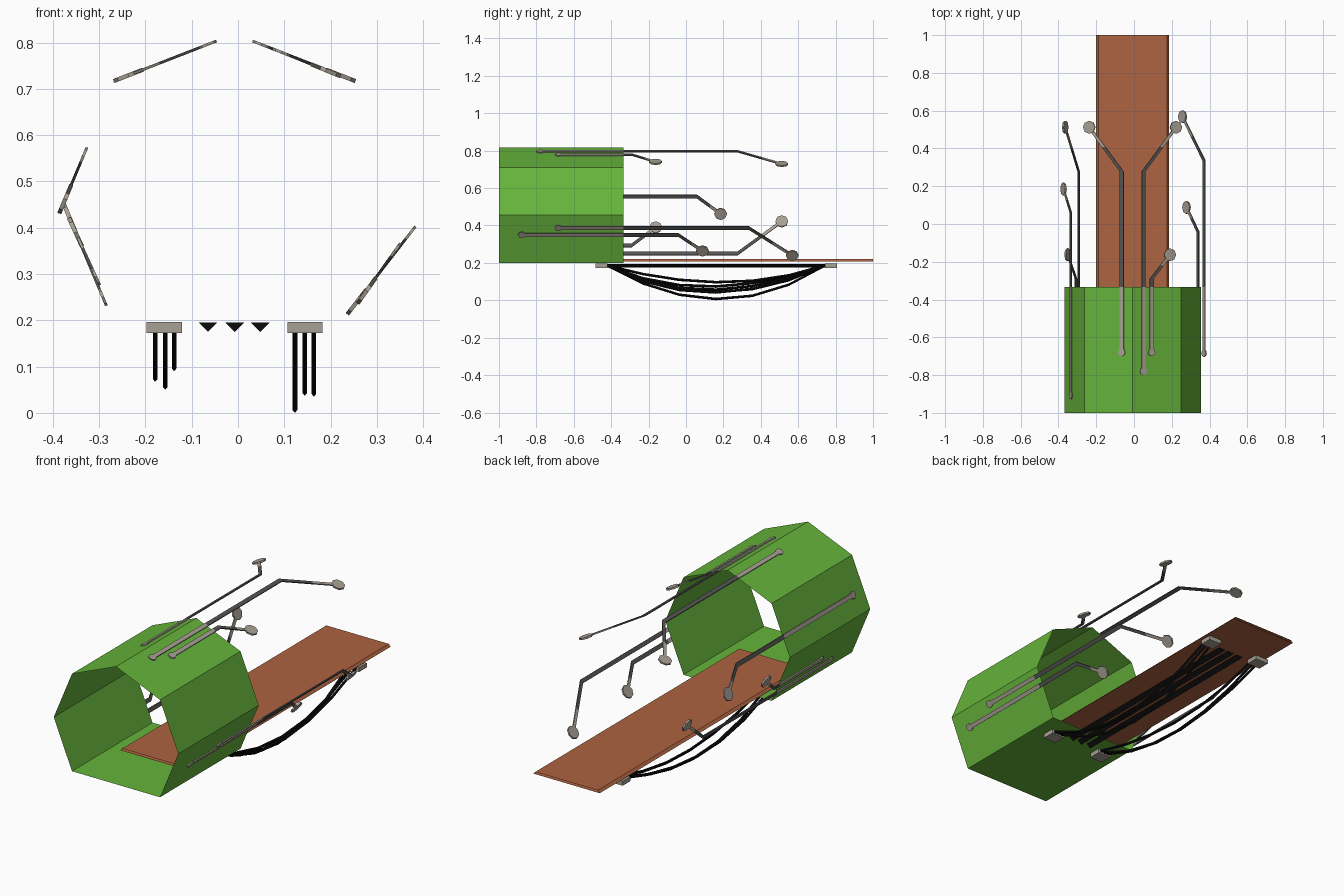
import bpy, bmesh, math
from mathutils import Vector

if "Cube" in bpy.data.objects:
    bpy.data.objects.remove(bpy.data.objects["Cube"])


def material(name, r, g, b):
    m = bpy.data.materials.new(name)
    lin = [((c / 255 + 0.055) / 1.055) ** 2.4 for c in (r, g, b)]
    m.diffuse_color = (*lin, 1)
    m.use_nodes = True
    m.node_tree.nodes["Principled BSDF"].inputs["Base Color"].default_value = m.diffuse_color
    return m


GREEN = material("green", 102, 180, 59)
BROWN = material("brown", 173, 99, 65)
PALE = material("pale_grey", 168, 160, 148)
DARK = material("dark_grey", 84, 83, 82)
BLACK = material("black", 12, 12, 12)


def finish(name, bm, mats, normals=True):
    if normals:
        bmesh.ops.recalc_face_normals(bm, faces=bm.faces)
    me = bpy.data.meshes.new(name)
    bm.to_mesh(me)
    bm.free()
    for m in mats:
        me.materials.append(m)
    ob = bpy.data.objects.new(name, me)
    bpy.context.collection.objects.link(ob)
    return ob


def sweep(bm, path, section, caps=False, mats=None):
    """Sweep an x-z section along a path that runs mainly in y."""
    rings = [[bm.verts.new((p[0] + sx, p[1], p[2] + sz)) for sx, sz in section]
             for p in path]
    n = len(section)
    for k in range(len(rings) - 1):
        a, b = rings[k], rings[k + 1]
        for i in range(n):
            j = (i + 1) % n
            f = bm.faces.new((a[i], a[j], b[j], b[i]))
            f.material_index = mats[k] if mats else 0
    if caps:
        bm.faces.new(rings[0])
        bm.faces.new(rings[-1])


def disc(bm, centre, normal, radius, thick):
    """Eight-sided pad facing along normal."""
    q = normal.to_track_quat('Z', 'Y')
    rings = []
    for h in (-thick / 2, thick / 2):
        rings.append([bm.verts.new(Vector(centre) + q @ Vector(
            (radius * math.cos(i * math.pi / 4), radius * math.sin(i * math.pi / 4), h)))
            for i in range(8)])
    bm.faces.new(rings[0])
    bm.faces.new(rings[1])
    for i in range(8):
        j = (i + 1) % 8
        bm.faces.new((rings[0][i], rings[0][j], rings[1][j], rings[1][i]))


# Open tunnel: octagon with the lowest corner cut to a flat floor
CX, CZ, R = -0.0075, 0.455, 0.361
bm = bmesh.new()
octagon = [(CX + R * math.cos(math.radians(a)), CZ + R * math.sin(math.radians(a)))
           for a in range(-45, 226, 45)]
sweep(bm, [(0, -1, 0), (0, -0.333, 0)], octagon)
finish("tunnel", bm, [GREEN])

# Plank with sloped sides and open ends
bm = bmesh.new()
sweep(bm, [(0, -0.69, 0), (0, 1, 0)],
      [(-0.2, 0.208), (0.185, 0.208), (0.174, 0.22), (-0.188, 0.22)])
finish("plank", bm, [BROWN])

# Brackets under the plank
for side, x0, x1 in (("left", -0.198, -0.121), ("right", 0.107, 0.182)):
    for end, y0, y1 in (("front", -0.485, -0.42), ("back", 0.742, 0.807)):
        bm = bmesh.new()
        sweep(bm, [(0, y0, 0), (0, y1, 0)],
              [(x0, 0.173), (x1, 0.173), (x1, 0.196), (x0, 0.196)], caps=True)
        finish(f"{side}_{end}_bracket", bm, [PALE])

# Straight bars along the underside
for i, x in enumerate((-0.065, -0.007, 0.048)):
    bm = bmesh.new()
    sweep(bm, [(x, -0.42, 0.195), (x, 0.745, 0.195)],
          [(-0.02, 0), (0.02, 0), (0, -0.02)], caps=True)
    finish(f"under_bar_{i + 1}", bm, [BLACK])

# Sagging cables: x, lowest height, sideways shift of the low point
cables = [(-0.179, 0.067, -0.3), (-0.157, 0.05, -0.25), (-0.138, 0.09, 0.2),
          (0.123, 0.0, 0.1), (0.144, 0.037, 0.0), (0.164, 0.035, -0.15)]
for i, (x, low, skew) in enumerate(cables):
    path = []
    for k in range(7):
        t = k / 6
        sag = 4 * t * (1 - t) * (1 + skew * (t - 0.5))
        path.append((x, -0.425 + 1.17 * t, 0.194 - (0.18 - low) * sag))
    bm = bmesh.new()
    sweep(bm, path, [(-0.005, 0), (0.005, 0), (0.005, -0.008), (0, -0.014), (-0.005, -0.008)],
          caps=True)
    finish(f"cable_{i + 1}", bm, [BLACK])

# Flat arms lying on the tunnel, each with a bend and a pad:
# x, z, start y, bend y, pad position
arms = {
    "top_left_arm": (-0.065, 0.796, -0.68, 0.278, (-0.237, 0.512, 0.729)),
    "top_right_arm": (0.05, 0.796, -0.78, 0.278, (0.222, 0.512, 0.729)),
    "top_right_short_arm": (0.094, 0.779, -0.68, -0.29, (0.19, -0.163, 0.74)),
    "right_long_arm": (0.371, 0.387, -0.684, 0.335, (0.257, 0.568, 0.24)),
    "right_short_arm": (0.339, 0.35, -0.878, -0.042, (0.278, 0.088, 0.264)),
    "left_upper_arm": (-0.334, 0.555, -0.907, 0.058, (-0.373, 0.185, 0.462)),
    "left_lower_arm": (-0.292, 0.25, -0.78, 0.275, (-0.364, 0.512, 0.422)),
    "left_lower_short_arm": (-0.307, 0.294, -0.68, -0.29, (-0.351, -0.162, 0.39)),
}
for name, (x, z, y0, y1, pad) in arms.items():
    bend, end = Vector((x, y1, z)), Vector(pad)
    side = Vector((end.x - x, 0, end.z - z)).normalized()
    nrm = Vector((-side.z, 0, side.x))
    corners = [side * (a * 0.0105) + nrm * (b * 0.003)
               for a, b in ((-1, -1), (1, -1), (1, 1), (-1, 1))]
    path = [Vector((x, y0, z)), Vector((x, -0.333, z)), bend, bend.lerp(end, 0.55), end]
    bm = bmesh.new()
    sweep(bm, path, [(c.x, c.z) for c in corners], mats=[0, 1, 1, 0])
    disc(bm, path[0], nrm, 0.02, 0.006)
    disc(bm, end, nrm, 0.034, 0.009)
    finish(name, bm, [PALE, DARK])
